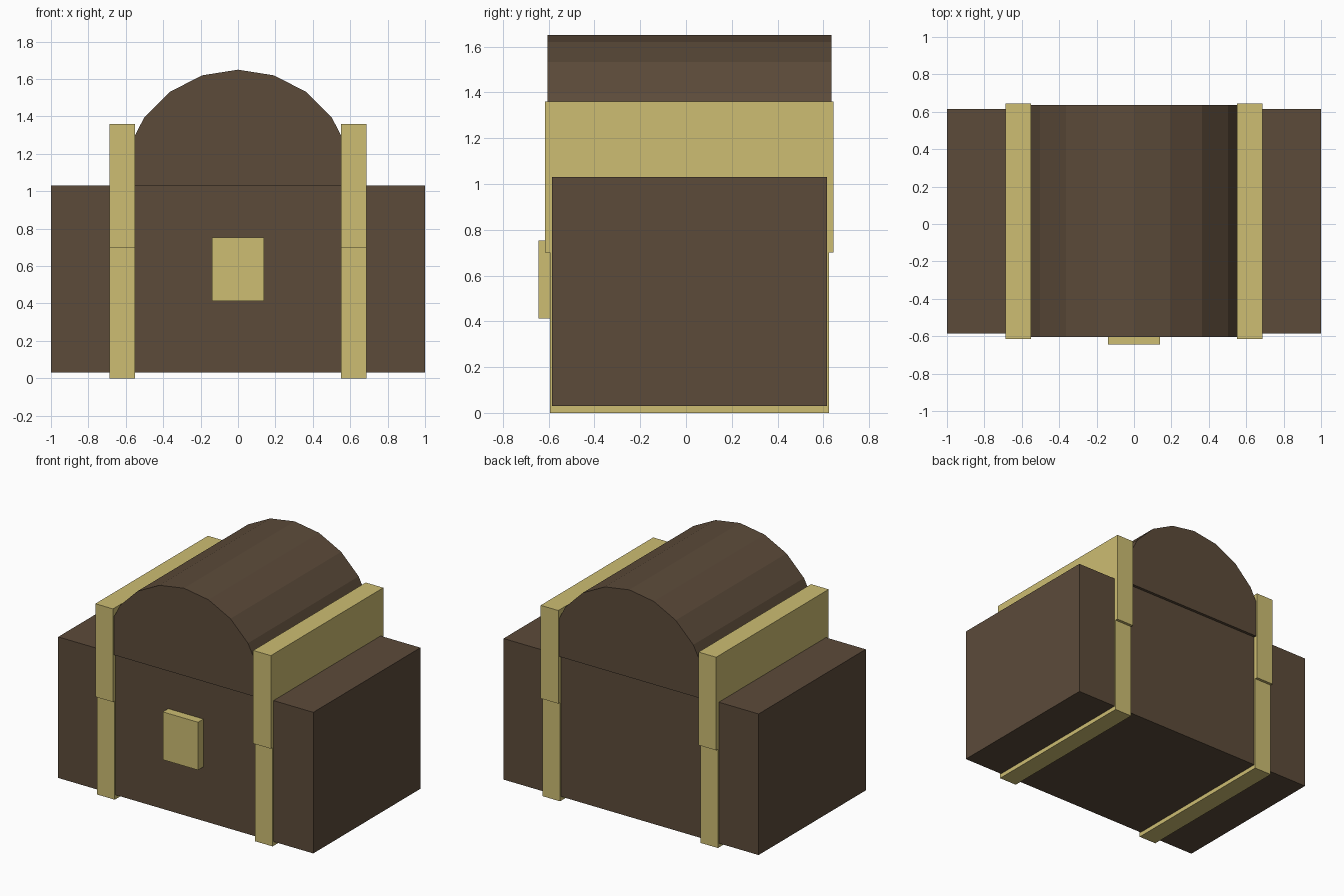
import bpy, bmesh, math

if "Cube" in bpy.data.objects:
    bpy.data.objects.remove(bpy.data.objects["Cube"])


def material(name, color):
    m = bpy.data.materials.new(name)
    m.diffuse_color = color
    m.use_nodes = True
    m.node_tree.nodes["Principled BSDF"].inputs["Base Color"].default_value = m.diffuse_color
    return m


wood = material("brown_wood", (0.107, 0.070, 0.042, 1))
brass = material("brass", (0.61, 0.51, 0.17, 1))


def finish(name, bm, mat):
    bmesh.ops.recalc_face_normals(bm, faces=bm.faces)
    mesh = bpy.data.meshes.new(name)
    bm.to_mesh(mesh)
    bm.free()
    mesh.materials.append(mat)
    obj = bpy.data.objects.new(name, mesh)
    bpy.context.collection.objects.link(obj)
    return obj


def box(name, x, y, z, mat):
    bm = bmesh.new()
    bmesh.ops.create_cube(bm, size=1)
    for v in bm.verts:
        v.co = [lo + (c + 0.5) * (hi - lo) for c, (lo, hi) in zip(v.co, (x, y, z))]
    return finish(name, bm, mat)


# Chest body
box("chest_body", (-1, 1), (-0.585, 0.615), (0.03, 1.03), wood)

# Half-round lid, running front to back
bm = bmesh.new()
radius, segments = 0.62, 10
rim = [bm.verts.new((radius * math.cos(math.pi * i / segments), -0.605,
                     1.03 + radius * math.sin(math.pi * i / segments)))
       for i in range(segments + 1)]
face = bm.faces.new(rim)
side = bmesh.ops.extrude_face_region(bm, geom=[face], use_keep_orig=True)
for v in side["geom"]:
    if isinstance(v, bmesh.types.BMVert):
        v.co.y = 0.635
finish("rounded_lid", bm, wood)

# Straps: lower band around the body, slightly deeper band on the lid
for label, s in (("left", -1), ("right", 1)):
    x = sorted((s * 0.55, s * 0.688))
    box(label + "_lower_strap", x, (-0.595, 0.625), (0, 0.70), brass)
    box(label + "_upper_strap", x, (-0.615, 0.645), (0.70, 1.36), brass)

# Lock plate
box("lock_plate", (-0.138, 0.138), (-0.645, -0.58), (0.413, 0.752), brass)
